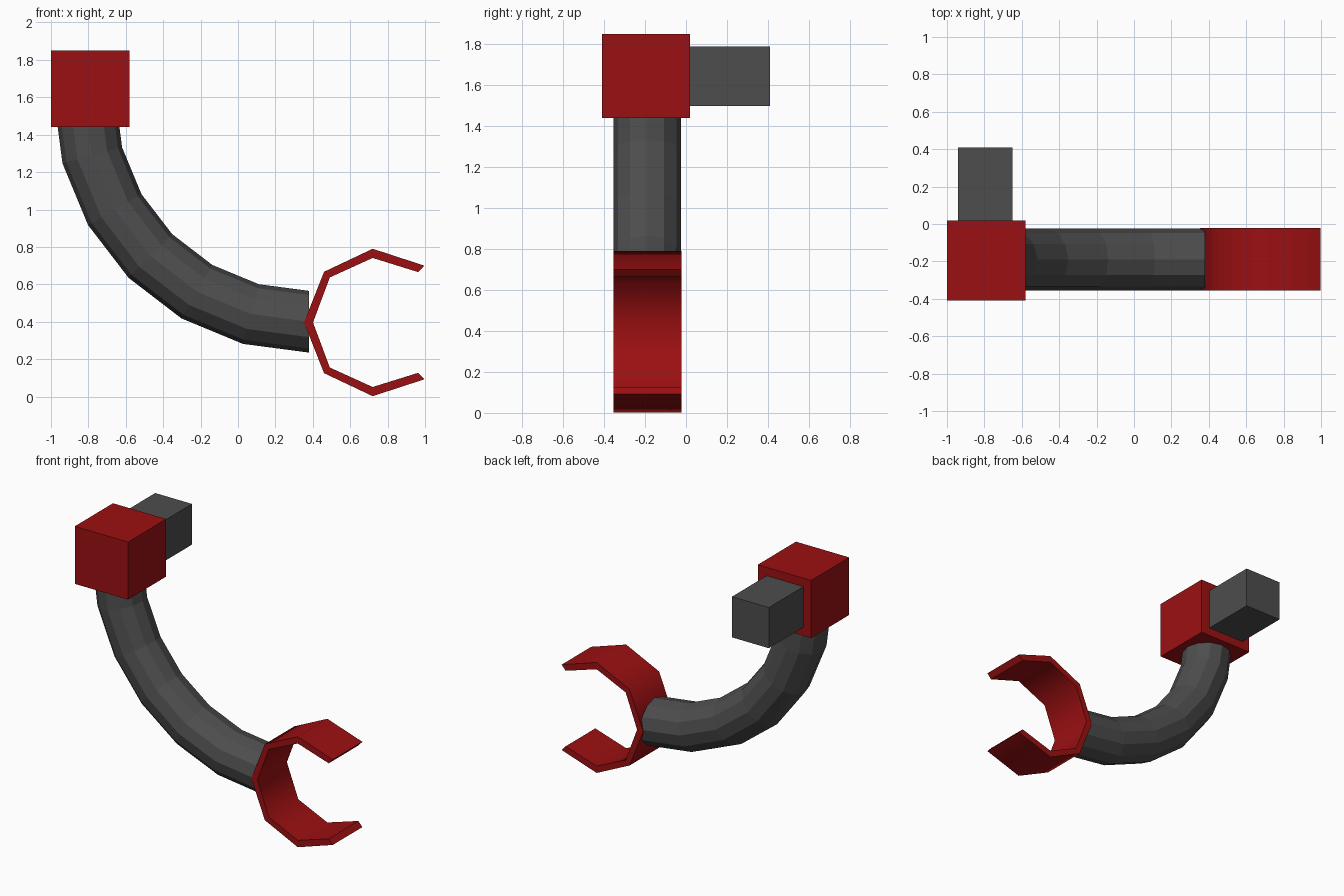
import bpy, bmesh
from math import radians, cos, sin, pi
from mathutils import Vector, Matrix

if "Cube" in bpy.data.objects:
    bpy.data.objects.remove(bpy.data.objects["Cube"])


def make_material(name, rgb):
    mat = bpy.data.materials.new(name)
    mat.diffuse_color = (*rgb, 1)
    mat.use_nodes = True
    mat.node_tree.nodes["Principled BSDF"].inputs["Base Color"].default_value = mat.diffuse_color
    return mat


RED = make_material("red", (0.33, 0.005, 0.006))
GREY = make_material("dark_grey", (0.075, 0.075, 0.075))
ARM_Y = -0.19


def finish(name, bm, mat):
    bmesh.ops.recalc_face_normals(bm, faces=bm.faces)
    mesh = bpy.data.meshes.new(name)
    bm.to_mesh(mesh)
    bm.free()
    mesh.materials.append(mat)
    obj = bpy.data.objects.new(name, mesh)
    bpy.context.collection.objects.link(obj)
    return obj


def box(name, lo, hi, mat):
    lo, hi = Vector(lo), Vector(hi)
    bm = bmesh.new()
    bmesh.ops.create_cube(bm, size=1, matrix=Matrix.Translation((lo + hi) / 2)
                          @ Matrix.Diagonal((*(hi - lo), 1)))
    return finish(name, bm, mat)


# Shoulder block and the peg behind it
box("shoulder_block", (-1, -0.41, 1.44), (-0.58, 0.02, 1.85), RED)
box("shoulder_peg", (-0.94, 0.02, 1.50), (-0.65, 0.41, 1.79), GREY)

# Curved arm: 12-sided section swept a quarter turn in six steps
bm = bmesh.new()
centre = Vector((0.38, ARM_Y, 1.6))
R, r, SIDES, STEPS = 1.2, 0.165, 12, 6
rings = []
for i in range(STEPS + 1):
    a = radians(90) * i / STEPS
    out = Vector((-sin(a), 0, -cos(a)))
    rings.append([bm.verts.new(centre + out * (R + r * cos(t)) + Vector((0, r * sin(t), 0)))
                  for t in (2 * pi * k / SIDES for k in range(SIDES))])
for p, q in zip(rings, rings[1:]):
    for k in range(SIDES):
        n = (k + 1) % SIDES
        bm.faces.new((p[k], p[n], q[n], q[k]))
bm.faces.new(rings[0])
bm.faces.new(rings[-1])
finish("arm_tube", bm, GREY)

# Open claw hand: upper half profile mirrored, then extruded across the depth
outer = [(0.353, 0), (0.46, 0.271), (0.72, 0.394), (0.996, 0.304)]
inner = [(0.401, 0), (0.491, 0.241), (0.72, 0.345), (0.964, 0.269)]


def full_profile(half):
    return [(x, -z) for x, z in reversed(half[1:])] + half


profile = full_profile(outer) + full_profile(inner)[::-1]
bm = bmesh.new()
face = bm.faces.new([bm.verts.new((x, -0.355, 0.396 + z)) for x, z in profile])
new = bmesh.ops.extrude_face_region(bm, geom=[face])["geom"]
bmesh.ops.translate(bm, vec=(0, 0.333, 0),
                    verts=[v for v in new if isinstance(v, bmesh.types.BMVert)])
claw = finish("claw_hand", bm, RED)
bpy.context.view_layer.objects.active = claw
claw.select_set(True)
bpy.ops.object.shade_smooth_by_angle(angle=radians(50))
